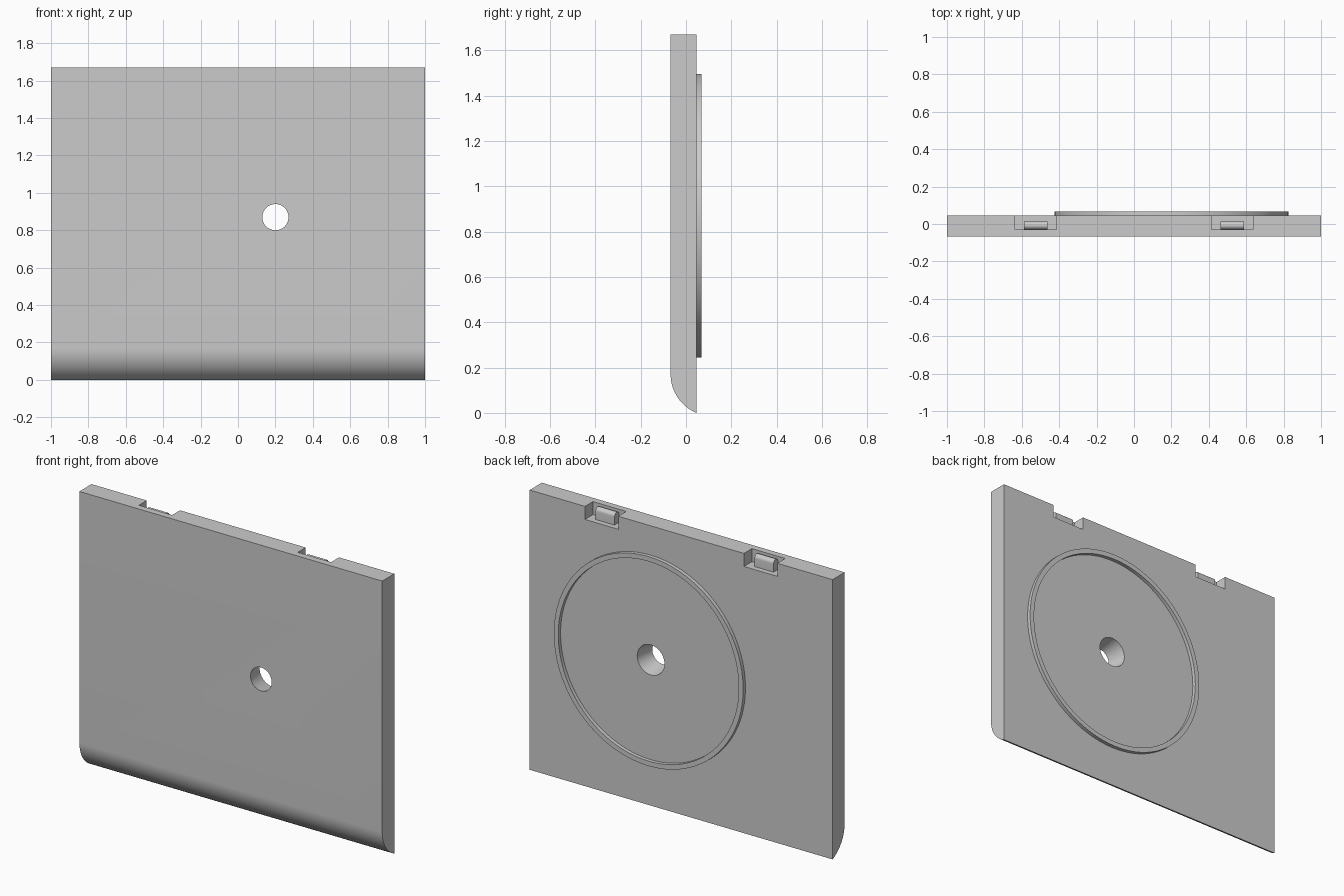
import bpy, bmesh
from math import pi, cos, sin, radians
from mathutils import Matrix

if "Cube" in bpy.data.objects:
    bpy.data.objects.remove(bpy.data.objects["Cube"])

FRONT, BACK, RIM = -0.068, 0.046, 0.068   # y of front face, back face, ring top
TOP = 1.67
CX, CZ = 0.2, 0.87                        # dial centre


def finish(name, bm, smooth=True):
    bmesh.ops.recalc_face_normals(bm, faces=bm.faces)
    me = bpy.data.meshes.new(name)
    bm.to_mesh(me)
    bm.free()
    ob = bpy.data.objects.new(name, me)
    bpy.context.collection.objects.link(ob)
    if smooth:
        shade(ob)
    return ob


def shade(ob):
    bpy.ops.object.select_all(action='DESELECT')
    ob.select_set(True)
    bpy.context.view_layer.objects.active = ob
    bpy.ops.object.shade_smooth_by_angle(angle=radians(30))


def extrude_x(name, profile, x0, x1, smooth=True):
    """Extrude a (y, z) profile along x."""
    bm = bmesh.new()
    face = bm.faces.new([bm.verts.new((x0, y, z)) for y, z in profile])
    ext = bmesh.ops.extrude_face_region(bm, geom=[face])
    verts = [g for g in ext['geom'] if isinstance(g, bmesh.types.BMVert)]
    bmesh.ops.translate(bm, verts=verts, vec=(x1 - x0, 0, 0))
    return finish(name, bm, smooth)


def cut(ob, cutter):
    """Subtract the cutter and remove it."""
    cutter.hide_render = True
    mod = ob.modifiers.new("cut", 'BOOLEAN')
    mod.operation = 'DIFFERENCE'
    mod.solver = 'EXACT'
    mod.object = cutter
    bpy.ops.object.select_all(action='DESELECT')
    bpy.context.view_layer.objects.active = ob
    ob.select_set(True)
    bpy.ops.object.modifier_apply(modifier=mod.name)
    bpy.data.objects.remove(cutter)


# Panel with a rounded lower front edge
R, ZC, N = 0.185, 0.171, 16
a_end = math_end = 1.182                  # arc angle where it meets the back face
profile = [(BACK, TOP), (FRONT, TOP)]
for i in range(N + 1):
    a = a_end * i / N
    profile.append((FRONT + R - R * cos(a), ZC - R * sin(a)))
profile[-1] = (BACK, 0.0)
panel = extrude_x("panel", profile, -1, 1, smooth=False)

# Tapered hole, wider at the back
slope = 0.02 / (BACK - FRONT)
bm = bmesh.new()
bmesh.ops.create_cone(bm, cap_ends=True, segments=64, depth=BACK - FRONT + 0.1,
                      radius1=0.09 + 0.05 * slope, radius2=0.07 - 0.05 * slope,
                      matrix=Matrix.Translation((CX, (FRONT + BACK) / 2, CZ))
                      @ Matrix.Rotation(pi / 2, 4, 'X'))
cut(panel, finish("hole_cutter", bm, False))

# Notches in the top back edge, each with a rounded clip
NOTCH_Y, NOTCH_Z = -0.029, TOP - 0.078
clip_profile = [(NOTCH_Y, NOTCH_Z - 0.004), (0.014, NOTCH_Z - 0.004)]
half, mid = (0.014 - NOTCH_Y) / 2, (0.014 + NOTCH_Y) / 2
for i in range(13):
    a = pi * i / 12
    clip_profile.append((mid + half * cos(a), TOP - 0.03 + half * sin(a)))
clip_profile.append((NOTCH_Y, NOTCH_Z + 0.01))
for side, label in ((-1, "left"), (1, "right")):
    c = 0.525 * side
    box = [(NOTCH_Y, NOTCH_Z), (0.2, NOTCH_Z), (0.2, TOP + 0.1), (NOTCH_Y, TOP + 0.1)]
    cut(panel, extrude_x("notch_cutter", box, c - 0.11, c + 0.11, False))
    extrude_x("clip_" + label, clip_profile, c - 0.0625, c + 0.0625)
shade(panel)

# Raised ring on the back
bm = bmesh.new()
SEG = 128
section = [(0.625, BACK), (0.625, RIM), (0.596, RIM), (0.596, BACK)]
loops = [[bm.verts.new((CX + r * cos(2 * pi * i / SEG), y, CZ + r * sin(2 * pi * i / SEG)))
          for r, y in section] for i in range(SEG)]
for i in range(SEG):
    a, b = loops[i], loops[(i + 1) % SEG]
    for j in range(4):
        k = (j + 1) % 4
        bm.faces.new((a[j], a[k], b[k], b[j]))
finish("back_ring", bm)
